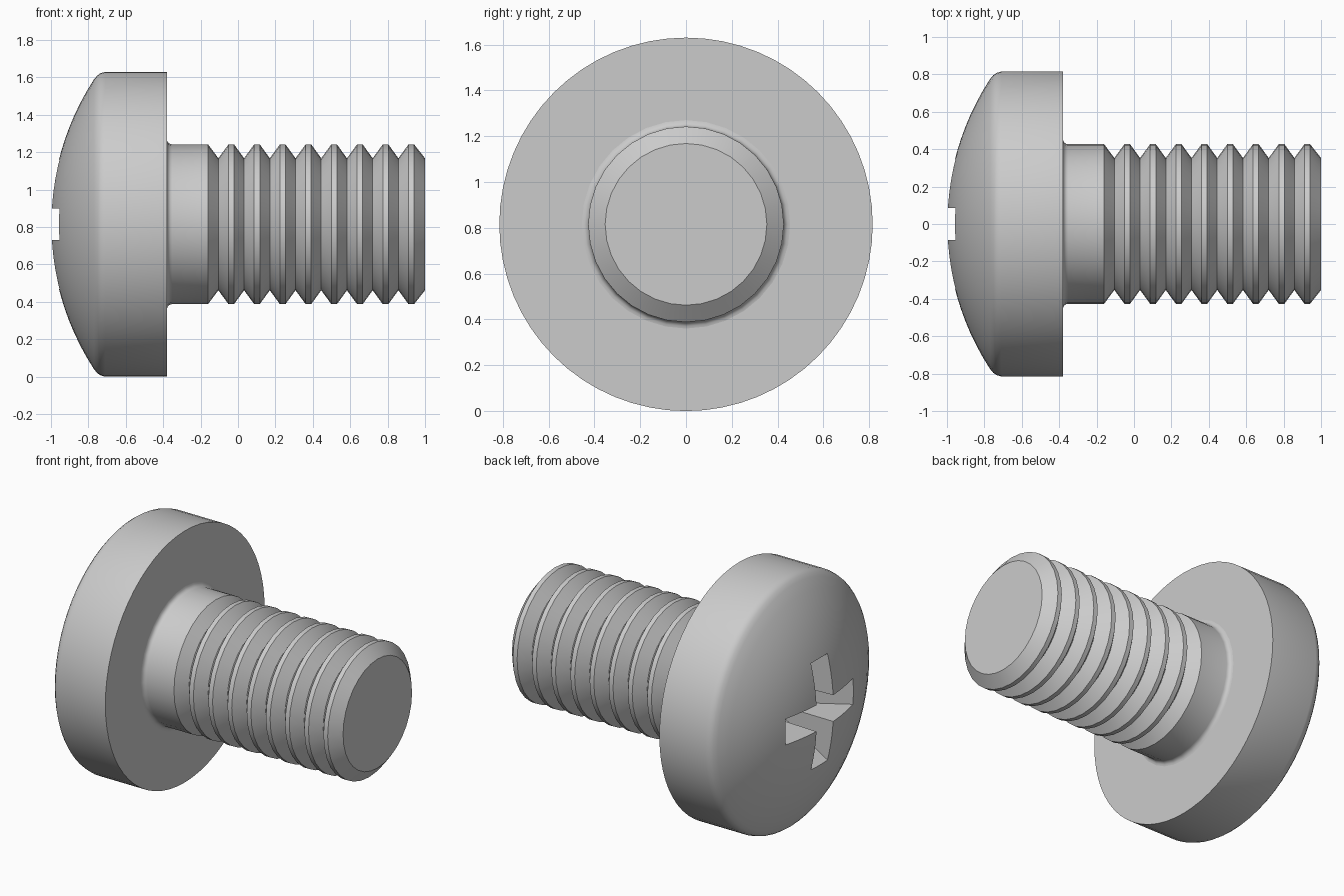
import bpy, bmesh, math
from mathutils import Vector, Matrix

cube = bpy.data.objects.get("Cube")
if cube:
    bpy.data.objects.remove(cube, do_unlink=True)

AXIS_Z = 0.815      # height of the screw axis
HEAD_R = 0.815
SHANK_R = 0.427
ROOT_R = 0.353
SEAT_X = -0.38      # underside of the head

steel = bpy.data.materials.new("grey steel")
steel.use_nodes = True
steel.diffuse_color = (0.6, 0.6, 0.6, 1)
steel.node_tree.nodes["Principled BSDF"].inputs["Base Color"].default_value = (0.6, 0.6, 0.6, 1)


def make_object(name, bm):
    bmesh.ops.recalc_face_normals(bm, faces=bm.faces)
    mesh = bpy.data.meshes.new(name)
    bm.to_mesh(mesh)
    bm.free()
    obj = bpy.data.objects.new(name, mesh)
    bpy.context.collection.objects.link(obj)
    obj.location.z = AXIS_Z
    mesh.materials.append(steel)
    return obj


def lathe(name, profile, sides):
    """Turn a list of (x, radius) points around the x axis."""
    bm = bmesh.new()
    verts = [bm.verts.new((x, 0, r)) for x, r in profile]
    edges = [bm.edges.new(pair) for pair in zip(verts, verts[1:])]
    bmesh.ops.spin(bm, geom=verts + edges, cent=(0, 0, 0), axis=(1, 0, 0),
                   angle=math.tau, steps=sides, use_merge=True)
    bmesh.ops.remove_doubles(bm, verts=bm.verts, dist=1e-5)
    return make_object(name, bm)


def activate(obj):
    bpy.ops.object.select_all(action="DESELECT")
    obj.select_set(True)
    bpy.context.view_layer.objects.active = obj


# Head: shallow dome, rounded rim, straight side and flat underside
dome_r = 1.42
dome = []
for i in range(13):
    r = 0.775 * i / 12
    dome.append((-1 + dome_r - math.sqrt(dome_r ** 2 - r ** 2), r))
rim = [(-0.752, 0.796), (-0.735, 0.808), (-0.71, HEAD_R)]
head = lathe("head", dome + rim + [(SEAT_X, HEAD_R), (SEAT_X, 0)], 64)

# Cross recess: a cross outline lofted to a shorter cross deeper in the head
def cross_ring(bm, x, reach, half):
    ring = []
    for k in range(4):
        turn = Matrix.Rotation(k * math.pi / 2, 3, "X")
        for y, z in ((reach, -half), (reach, half), (half, half)):
            ring.append(bm.verts.new(turn @ Vector((x, y, z))))
    return ring


bm = bmesh.new()
outer = cross_ring(bm, -1.05, 0.405, 0.086)
inner = cross_ring(bm, -0.66, 0.16, 0.08)
for i in range(12):
    j = (i + 1) % 12
    bm.faces.new((outer[i], outer[j], inner[j], inner[i]))
bm.faces.new(outer)
bm.faces.new(inner[::-1])
cutter = make_object("recess_cutter", bm)
cutter.hide_render = True

activate(head)
cut = head.modifiers.new("recess", "BOOLEAN")
cut.operation = "DIFFERENCE"
cut.solver = "EXACT"
cut.object = cutter
bpy.ops.object.modifier_apply(modifier=cut.name)
bpy.data.objects.remove(cutter, do_unlink=True)

# Shank: small fillet under the head, plain neck, then eight thread ridges
profile = [(SEAT_X - 0.05, 0), (SEAT_X - 0.05, 0.455), (SEAT_X, 0.455)]
for i in range(1, 5):
    a = i / 4 * math.pi / 2
    profile.append((SEAT_X + 0.028 * (1 - math.cos(a)), 0.455 - 0.028 * math.sin(a)))
profile.append((-0.16, SHANK_R))
pitch = 0.1375
for i in range(8):
    root = -0.105 + i * pitch
    profile += [(root, ROOT_R), (root + 0.054, SHANK_R), (root + 0.084, SHANK_R)]
profile += [(1.0, ROOT_R), (1.0, 0)]
shank = lathe("threaded_shank", profile, 32)

for obj in (head, shank):
    activate(obj)
    bpy.ops.object.shade_smooth_by_angle(angle=math.radians(30))
